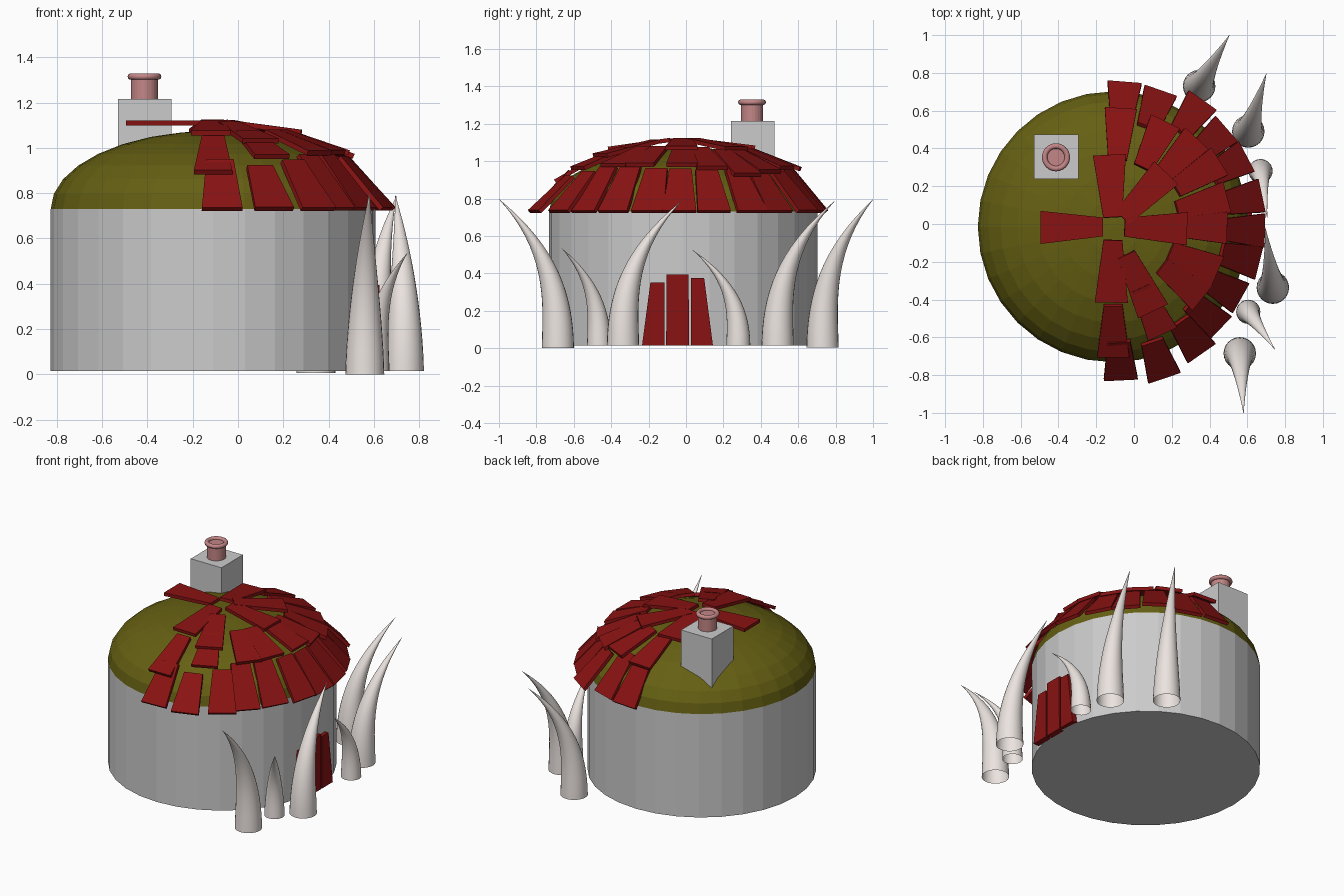
import bpy, bmesh, math
from mathutils import Vector

if "Cube" in bpy.data.objects:
    bpy.data.objects.remove(bpy.data.objects["Cube"])

CX, CY, R = -0.11, -0.015, 0.717      # hut axis and radius
WALL_TOP, DOME_H = 0.73, 0.345


def material(name, rgb):
    m = bpy.data.materials.new(name)
    m.diffuse_color = (*rgb, 1)
    m.use_nodes = True
    m.node_tree.nodes["Principled BSDF"].inputs["Base Color"].default_value = m.diffuse_color
    return m


MOSS = material("moss", (0.13, 0.115, 0.006))
RED = material("red_wood", (0.25, 0.006, 0.006))
BONE = material("bone", (0.83, 0.77, 0.74))
CLAY = material("clay", (0.55, 0.24, 0.24))


def make(name, verts, faces, mat=None, smooth=False):
    me = bpy.data.meshes.new(name)
    me.from_pydata(verts, [], faces)
    bm = bmesh.new()
    bm.from_mesh(me)
    bmesh.ops.recalc_face_normals(bm, faces=bm.faces)
    for f in bm.faces:
        f.smooth = smooth
    bm.to_mesh(me)
    bm.free()
    ob = bpy.data.objects.new(name, me)
    bpy.context.collection.objects.link(ob)
    if mat:
        me.materials.append(mat)
    return ob


def lathe(name, rings, n, mat=None, smooth=False, cap_start=True, cap_end=True):
    """Rings are (x, y, z, radius); horizontal loops joined in order."""
    verts, faces = [], []
    for x, y, z, r in rings:
        verts += [(x + r * math.cos(2 * math.pi * i / n),
                   y + r * math.sin(2 * math.pi * i / n), z) for i in range(n)]
    for k in range(len(rings) - 1):
        for i in range(n):
            j = (i + 1) % n
            faces.append((k * n + i, k * n + j, (k + 1) * n + j, (k + 1) * n + i))
    if cap_start:
        faces.append(tuple(range(n)))
    if cap_end:
        faces.append(tuple(range((len(rings) - 1) * n, len(rings) * n)))
    return make(name, verts, faces, mat, smooth)


def board(name, a, b, w0, w1, thick, side, mat):
    """Tapered board from a to b, widened along the side vector."""
    a, b = Vector(a), Vector(b)
    side = Vector(side).normalized()
    up = (b - a).cross(side).normalized() * thick / 2
    verts = [p + side * s * w / 2 + up * u
             for p, w in ((a, w0), (b, w1)) for s, u in ((-1, -1), (1, -1), (1, 1), (-1, 1))]
    faces = [(0, 1, 2, 3), (4, 5, 6, 7)] + [(i, (i + 1) % 4, (i + 1) % 4 + 4, i + 4) for i in range(4)]
    return make(name, verts, faces, mat)


def dome_z(r):
    return WALL_TOP + DOME_H * math.sqrt(max(0, 1 - (r / R) ** 2))


# Wall and domed roof
lathe("wall", [(CX, CY, 0.015, R), (CX, CY, WALL_TOP, R)], 32)
lathe("dome_roof", [(CX, CY, WALL_TOP + DOME_H * math.sin(t), R * math.cos(t))
                    for t in (k * math.pi / 16 for k in range(8))]
      + [(CX, CY, WALL_TOP + DOME_H, 0.004)], 32, MOSS, cap_start=False)

# Chimney block and pot with a rolled rim
bpy.ops.mesh.primitive_cube_add(size=1, location=(-0.412, 0.357, 1.015))
chimney = bpy.context.object
chimney.name = "chimney"
chimney.scale = (0.235, 0.235, 0.40)
PX, PY = -0.413, 0.353
pot = lathe("chimney_pot", [(PX, PY, 1.20, 0.06), (PX, PY, 1.315, 0.06)], 24, CLAY)
bpy.ops.mesh.primitive_torus_add(location=(PX, PY, 1.315), major_radius=0.06, minor_radius=0.0145,
                                 major_segments=24, minor_segments=10)
rim = bpy.context.object
rim.name = "chimney_pot_rim"
rim.data.materials.append(CLAY)
bpy.ops.object.shade_smooth()

# Roof shingles: outer-edge midpoints of each row, seen from above
rows = {
    "lower": [(-.05, .745), (.14, .70), (.36, .65), (.485, .50), (.59, .355), (.67, .15), (.685, -.035),
              (.655, -.205), (.56, -.39), (.45, -.55), (.355, -.68), (.16, -.81), (-.07, -.82)],
    "middle": [(-.07, .61), (.165, .54), (.33, .45), (.45, .33), (.49, .14), (.49, -.02),
               (.44, -.25), (.36, -.39), (.15, -.58), (-.11, -.70)],
    "upper": [(-.13, .365), (.17, .27), (.28, -.025), (.10, -.46), (-.12, -.415), (-.495, -.018)],
}
shape = {  # horizontal length, inner width, outer width, inner lift, outer lift
    "lower": (0.20, 0.12, 0.18, 0.03, 0.0),
    "middle": (0.27, 0.10, 0.17, 0.035, 0.06),
    "upper": (0.33, 0.10, 0.175, 0.04, 0.05),
}
for row, points in rows.items():
    length, w0, w1, lift0, lift1 = shape[row]
    for k, (x, y) in enumerate(points):
        d = Vector((x - CX, y - CY, 0))
        r = d.length
        d.normalize()
        r0 = max(r - length, 0.05)
        z0, z1 = dome_z(r0) + lift0, dome_z(r) + lift1
        if row == "upper" and x < -0.4:     # loose flat shingle at the back
            z0 = z1 = 1.11
        board(f"{row}_shingle_{k + 1}", (CX + d.x * r0, CY + d.y * r0, z0), (x, y, z1),
              w0, w1, 0.022, (-d.y, d.x, 0), RED)

# Door planks, tapering upwards
for k, (y0, y1, w0, w1, h) in enumerate([(-.175, -.153, .12, .075, .35), (-.045, -.045, .122, .118, .395),
                                         (.085, .062, .118, .07, .375)]):
    board(f"door_plank_{k + 1}", (0.605, y0, 0.015), (0.605, y1, h), w0, w1, 0.04, (0, 1, 0), RED)

# Curved tusks around the door: base x, y, z, radius, tip x, y, z
tusks = [(.345, .73, .005, .086, .505, 1.0, .795), (.605, .49, .015, .086, .70, .795, .787),
         (.67, .28, .015, .064, .705, .035, .525), (.735, -.337, .015, .086, .695, -.02, .79),
         (.605, -.465, .015, .064, .747, -.665, .535), (.56, -.685, 0, .086, .58, -1.0, .797)]
for k, (bx, by, bz, br, tx, ty, tz) in enumerate(tusks):
    rings = []
    for i in range(17):
        t = i / 16
        s = t ** 2.7
        rings.append((bx + (tx - bx) * s, by + (ty - by) * s, bz + (tz - bz) * t,
                      max(br * (1 - t ** 1.5), 0.001)))
    lathe(f"tusk_{k + 1}", rings, 24, BONE, smooth=True, cap_start=False)
